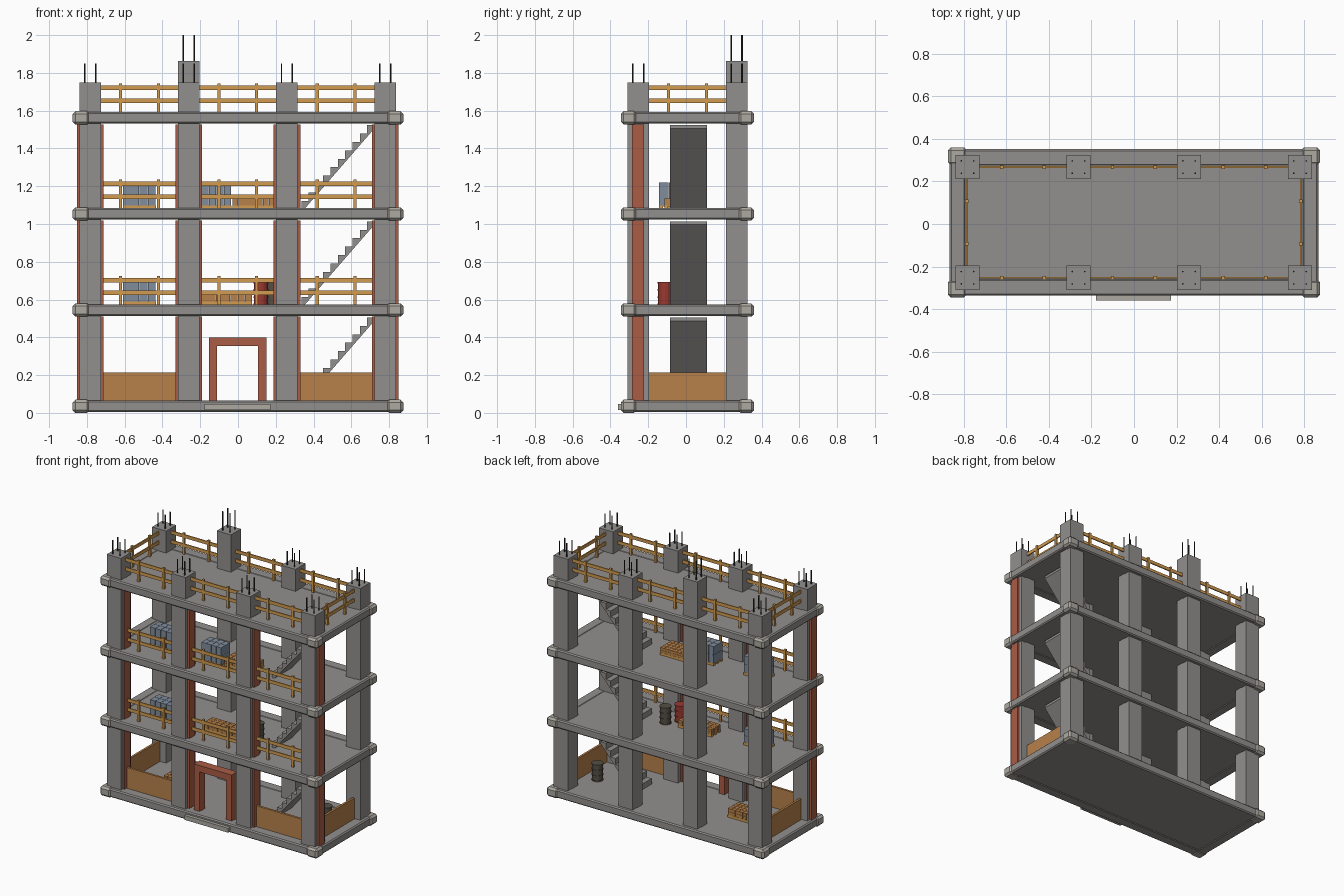
import bpy, bmesh, math
from mathutils import Matrix

if "Cube" in bpy.data.objects:
    bpy.data.objects.remove(bpy.data.objects["Cube"])

CY = 0.0075                       # building centre in y
FLOORS = [0.035 + 0.509 * i for i in range(4)]
COLX = (-0.782, -0.261, 0.259, 0.78)
COLY = (CY - 0.26, CY + 0.26)


def mat(name, rgb):
    m = bpy.data.materials.new(name)
    m.diffuse_color = (*rgb, 1)
    m.use_nodes = True
    m.node_tree.nodes["Principled BSDF"].inputs["Base Color"].default_value = m.diffuse_color
    return m


WOOD = mat("rail_wood", (0.65, 0.33, 0.08))
BRICK = mat("brick_red", (0.40, 0.11, 0.06))
PANEL = mat("panel_wood", (0.48, 0.22, 0.07))
SACK = mat("cement_blue_grey", (0.22, 0.27, 0.34))
DARK = mat("dark_steel", (0.03, 0.03, 0.03))
DRUM = mat("drum_dark", (0.09, 0.08, 0.06))
RED = mat("drum_red", (0.32, 0.04, 0.03))
LIGHT = mat("light_concrete", (0.42, 0.40, 0.36))
GREY = mat("concrete", (0.29, 0.28, 0.27))


def finish(name, bm, m=None, bevel=0):
    bmesh.ops.recalc_face_normals(bm, faces=bm.faces)
    me = bpy.data.meshes.new(name)
    bm.to_mesh(me)
    bm.free()
    ob = bpy.data.objects.new(name, me)
    bpy.context.collection.objects.link(ob)
    if m:
        me.materials.append(m)
    if bevel:
        b = ob.modifiers.new("bevel", 'BEVEL')
        b.width, b.segments = bevel, 1
    return ob


def add_box(bm, x0, x1, y0, y1, z0, z1):
    M = Matrix.Translation(((x0 + x1) / 2, (y0 + y1) / 2, (z0 + z1) / 2))
    bmesh.ops.create_cube(bm, size=1, matrix=M @ Matrix.Diagonal((x1 - x0, y1 - y0, z1 - z0, 1)))


def boxes(name, lst, m=None, bevel=0):
    bm = bmesh.new()
    for b in lst:
        add_box(bm, *b)
    return finish(name, bm, m, bevel)


# floor slabs with edge beams and chamfered corner blocks
for i, z in enumerate(FLOORS):
    boxes(f"floor_slab_{i}", [(-0.80, 0.80, CY - 0.28, CY + 0.28, z - 0.025, z + 0.028)], GREY)
    y0, y1 = CY - 0.344, CY + 0.344
    boxes(f"edge_beams_{i}", [
        (-0.83, 0.83, y0, y0 + 0.08, z - 0.03, z + 0.031),
        (-0.83, 0.83, y1 - 0.08, y1, z - 0.03, z + 0.031),
        (-0.866, -0.79, y0 + 0.04, y1 - 0.04, z - 0.03, z + 0.031),
        (0.79, 0.866, y0 + 0.04, y1 - 0.04, z - 0.03, z + 0.031)], LIGHT if i < 0 else GREY, 0.008)
    boxes(f"corner_blocks_{i}", [
        (cx - 0.045, cx + 0.045, cy - 0.042, cy + 0.042, z - 0.035, z + 0.035)
        for cx in (-0.83, 0.83) for cy in (CY - 0.3105, CY + 0.3105)], LIGHT, 0.014)

# columns and their starter bars
cols, bars = [], bmesh.new()
for x in COLX:
    for y in COLY:
        tall = x == COLX[1] and y == COLY[1]
        top, tip = (1.862, 2.0) if tall else (1.75, 1.85)
        cols.append((x - 0.057, x + 0.057, y - 0.057, y + 0.057, 0.02, top))
        for sx in (-0.029, 0.029):
            for sy in (-0.029, 0.029):
                bmesh.ops.create_cone(bars, cap_ends=True, segments=6, radius1=0.004, radius2=0.004,
                                      depth=tip - top + 0.02,
                                      matrix=Matrix.Translation((x + sx, y + sy, (tip + top - 0.02) / 2)))
boxes("columns", cols, GREY)
finish("starter_bars", bars, DARK)

# red brick infill flanking the front columns
boxes("brick_infill", [(x - 0.071, x + 0.071, COLY[0] - 0.034, COLY[0] + 0.03, z + 0.03, z + 0.475)
                       for x in COLX for z in FLOORS[:3]], BRICK)


# timber guard rails, two boards and two posts per bay
def rail_x(name, xa, xb, y, z):
    lst = [(xa, xb, y - 0.004, y + 0.004, z + h, z + h + 0.024) for h in (0.049, 0.117)]
    c = (xa + xb) / 2
    lst += [(c + s - 0.008, c + s + 0.008, y - 0.008, y + 0.008, z - 0.005, z + 0.152) for s in (-0.1, 0.1)]
    boxes(name, lst, WOOD)


for i, z in enumerate(FLOORS[1:]):
    z += 0.03
    for y in (COLY if i == 2 else COLY[:1]):
        for a, b in zip(COLX, COLX[1:]):
            rail_x("guard_rail", a + 0.057, b - 0.057, y, z)
z = FLOORS[3] + 0.03
for x in (-0.786, 0.784):
    boxes("side_guard_rail",
          [(x - 0.004, x + 0.004, COLY[0] + 0.057, COLY[1] - 0.057, z + h, z + h + 0.024) for h in (0.049, 0.117)]
          + [(x - 0.008, x + 0.008, CY + s - 0.008, CY + s + 0.008, z - 0.005, z + 0.152) for s in (-0.1, 0.1)], WOOD)

# ground floor hoarding panels, door frame and entrance step
yf = COLY[0]
boxes("hoarding_panels", [
    (COLX[0] + 0.05, COLX[1] - 0.05, yf - 0.008, yf + 0.008, 0.06, 0.215),
    (COLX[2] + 0.05, COLX[3] - 0.05, yf - 0.008, yf + 0.008, 0.06, 0.215),
    (-0.79, -0.774, yf + 0.05, COLY[1] - 0.05, 0.06, 0.215),
    (0.774, 0.79, yf + 0.05, COLY[1] - 0.05, 0.06, 0.215)], PANEL)
bm = bmesh.new()
prof = [(-0.153, 0.06), (-0.153, 0.4), (0.15, 0.4), (0.15, 0.06), (0.106, 0.06),
        (0.106, 0.353), (-0.11, 0.353), (-0.11, 0.06)]


def extrude_profile(bm, pts, y0, y1):
    f = bm.faces.new([bm.verts.new((x, y0, z)) for x, z in pts])
    r = bmesh.ops.extrude_face_region(bm, geom=[f])
    bmesh.ops.translate(bm, vec=(0, y1 - y0, 0),
                        verts=[v for v in r["geom"] if isinstance(v, bmesh.types.BMVert)])


extrude_profile(bm, prof, yf - 0.034, yf + 0.03)
finish("door_frame", bm, BRICK)
boxes("entrance_step", [(-0.178, 0.173, -0.36, -0.3, 0.015, 0.047)], LIGHT)

# stair flights: sawtooth profile with sloping underside
N, X0, X1 = 10, 0.335, 0.722
for z in FLOORS[:3]:
    z0, t, r = z + 0.025, (X1 - X0) / N, 0.445 / N
    pts = [(X0, z0)]
    for k in range(N):
        pts += [(X0 + k * t, z0 + (k + 1) * r), (X0 + (k + 1) * t, z0 + (k + 1) * r)]
    pts = pts[1:] + [(X1, z0 + (N - 0.4) * r), (X0 + 0.4 * t, z0), (X0, z0)]
    bm = bmesh.new()
    extrude_profile(bm, pts, -0.085, 0.11)
    finish("stair_flight", bm, GREY)


# stacks of material on timber pallets
def stack(name, x0, x1, y0, y1, z, h, n, m):
    boxes(name + "_pallet",
          [(x0, x1, y0 + f * (y1 - y0 - 0.02), y0 + f * (y1 - y0 - 0.02) + 0.02, z - 0.003, z + 0.012)
           for f in (0, 0.5, 1)] + [(x0, x1, y0, y1, z + 0.012, z + 0.018)], WOOD)
    nx, ny, nz = n
    dx, dy, dz = (x1 - x0) / nx, (y1 - y0) / ny, (h - 0.018) / nz
    boxes(name, [(x0 + i * dx + 0.001, x0 + (i + 1) * dx - 0.001, y0 + j * dy + 0.001, y0 + (j + 1) * dy - 0.001,
                  z + 0.018 + k * dz, z + 0.018 + (k + 1) * dz - 0.001)
                 for i in range(nx) for j in range(ny) for k in range(nz)], m)


Z = [f + 0.028 for f in FLOORS]
stack("block_stack", -0.61, -0.435, -0.143, -0.04, Z[1], 0.12, (4, 2, 2), SACK)
stack("block_stack", -0.61, -0.435, -0.143, -0.04, Z[2], 0.14, (4, 2, 2), SACK)
stack("block_stack", -0.195, -0.035, -0.143, -0.04, Z[2], 0.14, (4, 2, 2), SACK)
stack("brick_stack", -0.03, 0.195, -0.115, 0.02, Z[2], 0.055, (7, 4, 2), PANEL)
stack("brick_stack", -0.195, 0.075, -0.12, -0.015, Z[1], 0.055, (7, 4, 2), PANEL)
stack("brick_stack", -0.55, -0.37, -0.07, 0.05, Z[0], 0.065, (6, 4, 2), PANEL)


# ribbed drums
def drum(x, y, z, m):
    bm = bmesh.new()
    for a, b, r in ((0, 0.12, 0.037), (0, 0.006, 0.04), (0.037, 0.043, 0.04),
                    (0.077, 0.083, 0.04), (0.114, 0.122, 0.04)):
        bmesh.ops.create_cone(bm, cap_ends=True, segments=16, radius1=r, radius2=r, depth=b - a,
                              matrix=Matrix.Translation((x, y, z + (a + b) / 2)))
    finish("drum", bm, m)


drum(0.185, -0.03, Z[1], DRUM)
drum(0.122, -0.11, Z[1], RED)
drum(0.67, 0.06, Z[0], DRUM)
